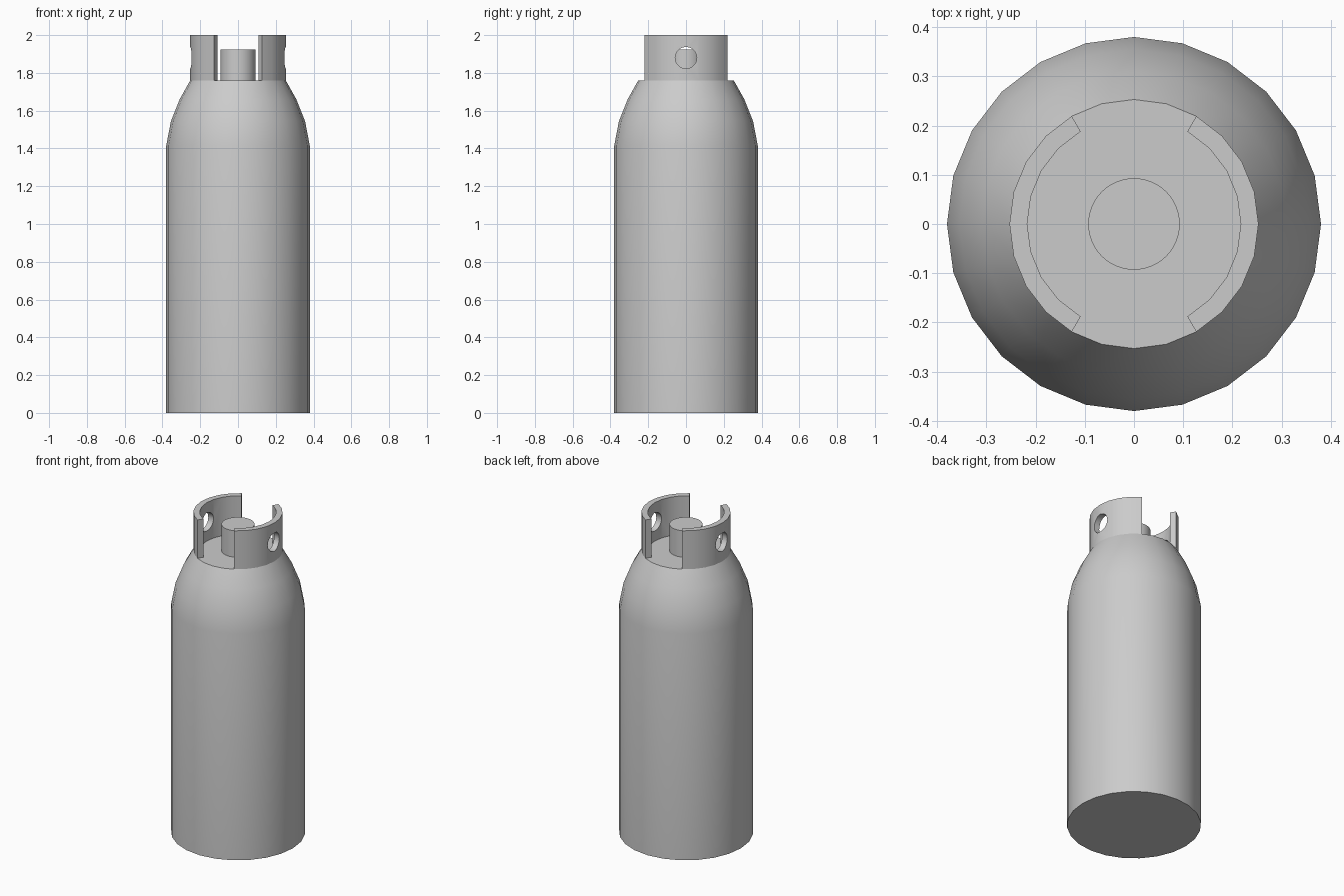
import bpy, bmesh
from math import cos, sin, radians, pi

if "Cube" in bpy.data.objects:
    bpy.data.objects.remove(bpy.data.objects["Cube"])

NECK_Z, NECK_R = 1.76, 0.253


def finish(bm, name):
    bmesh.ops.recalc_face_normals(bm, faces=bm.faces[:])
    mesh = bpy.data.meshes.new(name)
    bm.to_mesh(mesh)
    bm.free()
    obj = bpy.data.objects.new(name, mesh)
    bpy.context.collection.objects.link(obj)
    return obj


def shade(obj, angle=30):
    bpy.ops.object.select_all(action='DESELECT')
    obj.select_set(True)
    bpy.context.view_layer.objects.active = obj
    bpy.ops.object.shade_smooth_by_angle(angle=radians(angle))


def revolve(name, profile, sides):
    """Closed solid of revolution from (radius, z) points."""
    bm = bmesh.new()
    rings = [[bm.verts.new((r * cos(2 * pi * i / sides), r * sin(2 * pi * i / sides), z))
              for i in range(sides)] for r, z in profile]
    for a, b in zip(rings, rings[1:]):
        for i in range(sides):
            j = (i + 1) % sides
            bm.faces.new((a[i], a[j], b[j], b[i]))
    bm.faces.new(rings[0])
    bm.faces.new(rings[-1])
    return finish(bm, name)


# Cylinder body with domed shoulder
body = revolve("tank_body", [(0.38, 0), (0.38, 1.415), (0.355, 1.545),
                             (0.309, 1.66), (NECK_R, NECK_Z)], 24)
shade(body)

# Valve stem
stem = revolve("valve_stem", [(0.093, NECK_Z), (0.093, 1.925)], 48)
shade(stem)

# Guard collar: a 120 degree curved wall, mirrored to the other side
bm = bmesh.new()
sections = []
for step in range(-4, 5):
    a = radians(15 * step)
    sections.append([bm.verts.new((r * cos(a), r * sin(a), z)) for r, z in
                     ((0.217, NECK_Z), (NECK_R, NECK_Z), (NECK_R, 2.0), (0.217, 2.0))])
for s, t in zip(sections, sections[1:]):
    for i in range(4):
        j = (i + 1) % 4
        bm.faces.new((s[i], s[j], t[j], t[i]))
bm.faces.new(sections[0])
bm.faces.new(sections[-1])
collar = finish(bm, "guard_collar")
mirror = collar.modifiers.new("mirror", 'MIRROR')
mirror.use_axis = (True, False, False)

# Round hole through both collar halves
bpy.ops.mesh.primitive_cylinder_add(vertices=32, radius=0.057, depth=1,
                                    location=(0, 0, 1.88), rotation=(0, pi / 2, 0))
cutter = bpy.context.object
cutter.name = "hole_cutter"
cutter.hide_render = True
cut = collar.modifiers.new("holes", 'BOOLEAN')
cut.operation = 'DIFFERENCE'
cut.solver = 'EXACT'
cut.object = cutter
bpy.context.view_layer.objects.active = collar
for name in ("mirror", "holes"):
    bpy.ops.object.modifier_apply(modifier=name)
bpy.data.objects.remove(cutter)
shade(collar)
